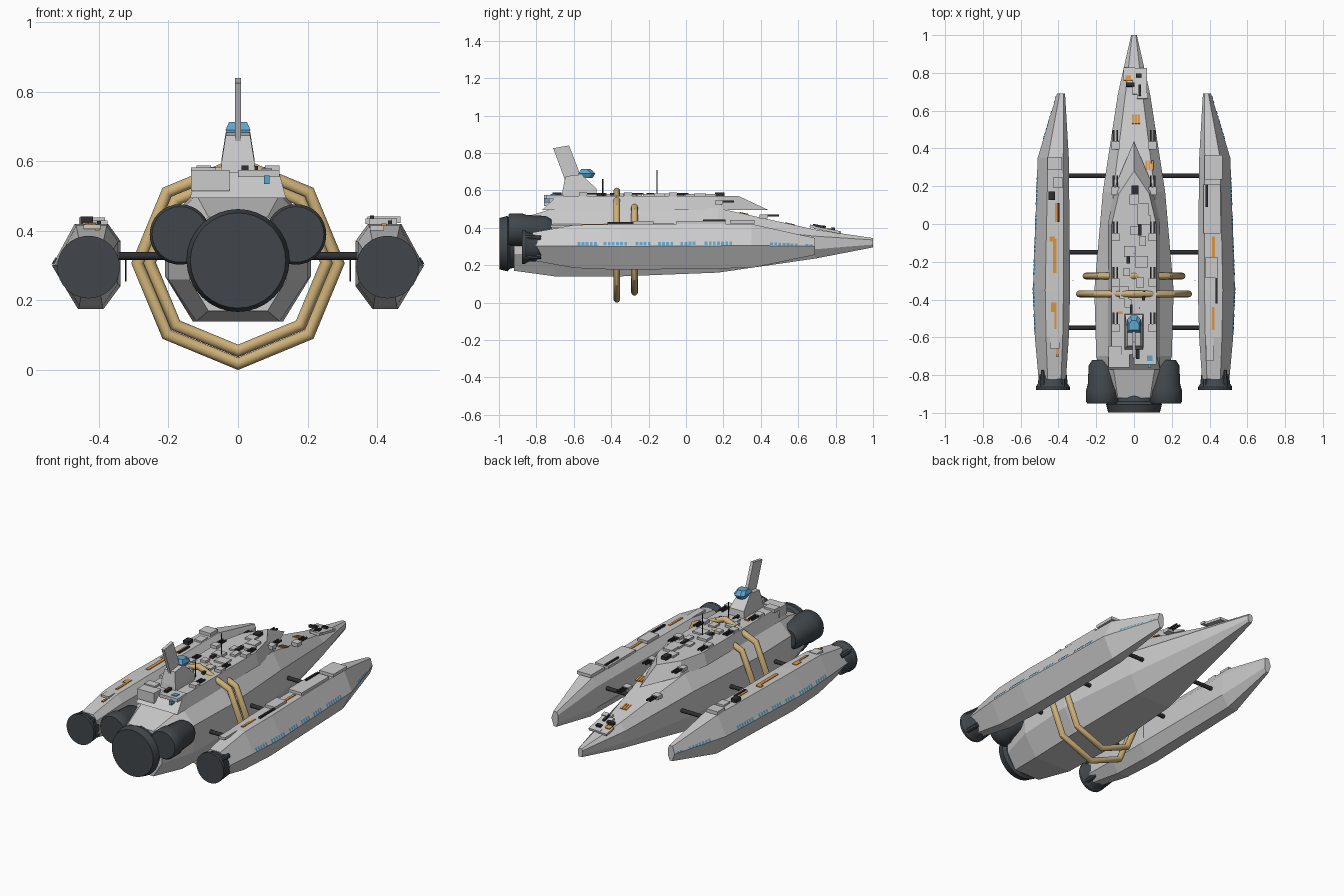
import bpy, bmesh, math, random
from mathutils import Vector, Matrix

random.seed(4)


def material(name, rgb):
    m = bpy.data.materials.new(name)
    m.diffuse_color = (*rgb, 1)
    return m


GREY = material("hull_grey", (0.60, 0.60, 0.60))
DARK = material("engine_slate", (0.052, 0.062, 0.070))
BLACK = material("gun_black", (0.028, 0.028, 0.033))
GOLD = material("ring_gold", (0.62, 0.44, 0.19))
BLUE = material("window_blue", (0.12, 0.37, 0.60))
ORANGE = material("marking_orange", (0.72, 0.30, 0.05))


def finish(name, bm, mat, smooth=False, fix=True):
    if fix:
        bmesh.ops.recalc_face_normals(bm, faces=bm.faces)
    me = bpy.data.meshes.new(name)
    bm.to_mesh(me)
    bm.free()
    me.materials.append(mat)
    ob = bpy.data.objects.new(name, me)
    bpy.context.collection.objects.link(ob)
    if smooth:
        bpy.ops.object.select_all(action='DESELECT')
        ob.select_set(True)
        bpy.context.view_layer.objects.active = ob
        bpy.ops.object.shade_smooth_by_angle(angle=math.radians(35))
    return ob


def loft(name, rings, mat, smooth=False):
    bm = bmesh.new()
    vs = [[bm.verts.new(p) for p in r] for r in rings]
    n = len(vs[0])
    for a, b in zip(vs, vs[1:]):
        for i in range(n):
            j = (i + 1) % n
            bm.faces.new((a[i], a[j], b[j], b[i]))
    bm.faces.new(vs[0])
    bm.faces.new(vs[-1])
    return finish(name, bm, mat, smooth)


def boxes(name, items, mat):
    """Each item is centre x, y, z and full size x, y, z."""
    bm = bmesh.new()
    for x, y, z, a, b, c in items:
        bmesh.ops.create_cube(bm, size=1, matrix=Matrix.Translation((x, y, z)) @ Matrix.Diagonal((a, b, c, 1)))
    return finish(name, bm, mat)


def rod(name, p, q, r, mat, sides=12):
    p, q = Vector(p), Vector(q)
    d = q - p
    bm = bmesh.new()
    bmesh.ops.create_cone(bm, cap_ends=True, segments=sides, radius1=r, radius2=r, depth=d.length,
                          matrix=Matrix.Translation((p + q) / 2) @ d.to_track_quat('Z', 'Y').to_matrix().to_4x4())
    return finish(name, bm, mat, True)


# Main hull: octagonal sections (y, half width, top half width, four heights)
def hull_ring(y, w, t, zb, zl, zu, zt):
    half = [(t, zb), (w, zl), (w, zu), (t, zt)]
    return [(x, y, z) for x, z in half] + [(-x, y, z) for x, z in reversed(half)]


HULL = [(-0.92, 0.14, 0.085, 0.17, 0.26, 0.39, 0.44),
        (-0.70, 0.20, 0.12, 0.14, 0.26, 0.42, 0.505),
        (-0.35, 0.21, 0.13, 0.14, 0.27, 0.42, 0.505),
        (0.17, 0.165, 0.11, 0.16, 0.27, 0.41, 0.505),
        (0.69, 0.085, 0.045, 0.235, 0.285, 0.355, 0.39),
        (1.0, 0.015, 0.010, 0.295, 0.31, 0.335, 0.345)]
loft("main_hull", [hull_ring(*s) for s in HULL], GREY)


# Raised deck with a pointed bow
def outline(pts, z):
    return [(x, y, z) for x, y in pts] + [(-x, y, z) for x, y in reversed(pts) if x > 0]


loft("upper_deck", [outline([(0.138, -0.77), (0.138, 0), (0.10, 0.2), (0, 0.44)], 0.495),
                    outline([(0.118, -0.69), (0.118, 0), (0.08, 0.16), (0, 0.28)], 0.57)], GREY)

# Command tower, tail fin and bridge
loft("tower", [[(s * w, y, z) for s, y, z in ((1, a, za), (1, b, zb), (-1, b, zb), (-1, a, za))]
               for w, a, b, za, zb in ((0.05, -0.665, -0.475, 0.56, 0.56), (0.047, -0.66, -0.48, 0.60, 0.61),
                                       (0.035, -0.645, -0.56, 0.675, 0.685))], GREY)
loft("tail_fin", [[(x, y, z) for y, z in ((-0.71, 0.825), (-0.625, 0.84), (-0.56, 0.67), (-0.645, 0.65))]
                  for x in (-0.009, 0.009)], GREY)
loft("bridge", [[(s * w, y, z) for s, y in ((1, a), (1, b - 0.02), (0.5, b), (-0.5, b), (-1, b - 0.02), (-1, a))]
                for w, a, b, z in ((0.024, -0.57, -0.50, 0.665), (0.036, -0.575, -0.485, 0.69),
                                   (0.026, -0.56, -0.51, 0.713))], BLUE)

# Side pods: hull stations (y, inner x, outer x, bottom, top, flat share)
PODS = [(-0.82, 0.36, 0.505, 0.225, 0.375), (-0.60, 0.345, 0.525, 0.185, 0.415), (-0.35, 0.338, 0.535, 0.175, 0.42),
        (0.35, 0.345, 0.51, 0.185, 0.42), (0.69, 0.365, 0.408, 0.255, 0.345)]


def pod_ring(s, y, i, o, b, t):
    w, h = o - i, t - b
    pts = [(1, 0.51), (0.67, 1), (0.18, 1), (0, 0.8), (0, 0.27), (0.25, 0), (0.62, 0)]
    return [(s * (i + u * w), y, b + v * h) for u, v in pts]


def pod_at(y):
    for a, b in zip(PODS, PODS[1:]):
        if y <= b[0]:
            f = (y - a[0]) / (b[0] - a[0])
            return [p + f * (q - p) for p, q in zip(a, b)]
    return PODS[-1]


def windows(s, bm):
    spans = ((-0.58, 5), (-0.44, 6), (-0.27, 4), (-0.15, 4), (-0.03, 4), (0.10, 7), (0.45, 7), (0.64, 2))
    for start, count in spans:
        for k in range(count):
            quad = []
            for dy, low, high in ((0, 0.02, 0), (0.015, 0.02, 0), (0.015, 0.18, 0), (0, 0.18, 0)):
                r = pod_ring(s, *pod_at(start + k * 0.022 + dy))
                p = Vector(r[0]).lerp(Vector(r[1]), low)
                quad.append(bm.verts.new(p + Vector((s * 0.003, 0, 0.0015))))
            bm.faces.new(quad if s > 0 else quad[::-1])


def engine(name, x, z, prof):
    n = 32
    loft(name, [[(x + r * math.cos(2 * math.pi * k / n), y, z + r * math.sin(2 * math.pi * k / n))
                 for k in range(n)] for r, y in prof], DARK, True)


for s, side in ((1, "right"), (-1, "left")):
    loft(side + "_pod", [pod_ring(s, *p) for p in PODS], GREY)
    bm = bmesh.new()
    windows(s, bm)
    finish(side + "_pod_windows", bm, BLUE, fix=False)
    engine(side + "_pod_engine", s * 0.43, 0.296,
           [(0.06, -0.78), (0.075, -0.80), (0.078, -0.845), (0.09, -0.862), (0.09, -0.878)])
    engine(side + "_inner_engine", s * 0.167, 0.39,
           [(0.055, -0.72), (0.073, -0.75), (0.078, -0.85), (0.087, -0.88), (0.087, -0.94), (0.08, -0.95)])
    # Engine clamps around the pod nozzle
    for k in range(4):
        a = math.pi / 4 + k * math.pi / 2
        rod(side + "_engine_clamp", (s * 0.43 + 0.068 * math.cos(a), -0.775, 0.296 + 0.068 * math.sin(a)),
            (s * 0.43 + 0.076 * math.cos(a), -0.872, 0.296 + 0.076 * math.sin(a)), 0.014, DARK, 8)
    # Struts joining the pods to the hull
    for y in (0.255, -0.15, -0.55):
        rod(side + "_strut", (s * 0.12, y, 0.328), (s * 0.36, y, 0.328), 0.0115, BLACK)
    rod(side + "_pod_aerial", (s * 0.323, -0.30, 0.255), (s * 0.323, -0.30, 0.328), 0.002, BLACK, 6)
    # Twin gun turrets
    for y, z in ((0.415, 0.455), (0.175, 0.53), (-0.07, 0.572), (-0.31, 0.572), (-0.55, 0.572)):
        x = s * 0.098
        boxes(side + "_turret", [(x, y, z + 0.005, 0.042, 0.042, 0.022)], GREY)
        boxes(side + "_gun_barrels", [(x + d, y + 0.045, z + 0.01, 0.009, 0.075, 0.009) for d in (-0.01, 0.01)], BLACK)

engine("main_engine", 0, 0.315, [(0.09, -0.85), (0.128, -0.91), (0.133, -0.94), (0.148, -0.955), (0.137, -0.998)])

# Gold octagonal rings
for name, y, z, r in (("large_ring", -0.37, 0.307, 0.289), ("small_ring", -0.275, 0.309, 0.254)):
    bpy.ops.mesh.primitive_torus_add(major_segments=8, minor_segments=12, major_radius=r, minor_radius=0.018,
                                     location=(0, y, z), rotation=(math.pi / 2, 0, 0))
    ob = bpy.context.object
    ob.name = name
    ob.data.materials.append(GOLD)
    bpy.ops.object.shade_smooth_by_angle(angle=math.radians(35))

# Deck plating, hatches and rear block
boxes("deck_plates", [(random.uniform(-0.06, 0.06), -0.42 + 0.055 * k, 0.574, random.uniform(0.03, 0.08),
                       random.uniform(0.03, 0.07), random.uniform(0.01, 0.022)) for k in range(11)], GREY)
boxes("rear_blocks", [(-0.08, -0.725, 0.545, 0.11, 0.07, 0.06), (0.06, -0.70, 0.565, 0.12, 0.09, 0.02),
                      (-0.10, -0.67, 0.572, 0.07, 0.05, 0.02)], GREY)
boxes("deck_hatches", [(0.005, 0.18, 0.578, 0.035, 0.05, 0.02), (0.03, -0.03, 0.58, 0.02, 0.06, 0.014),
                       (-0.03, -0.19, 0.58, 0.02, 0.04, 0.014), (0.05, -0.38, 0.58, 0.015, 0.05, 0.014),
                       (-0.015, -0.45, 0.578, 0.012, 0.05, 0.014), (0.02, -0.69, 0.58, 0.02, 0.05, 0.016)], BLACK)
boxes("deck_lights", [(0.083, -0.745, 0.547, 0.016, 0.03, 0.024), (0.083, -0.71, 0.577, 0.03, 0.03, 0.005)], BLUE)
boxes("deck_markings", [(-0.075, -0.47, 0.572, 0.03, 0.012, 0.005)], ORANGE)

# Bow fittings, tilted with the sloping nose
bow = [boxes("bow_plates", [(0.03, 0.0, 0.0, 0.075, 0.14, 0.014), (0.045, -0.08, 0.004, 0.06, 0.03, 0.014),
                            (-0.025, 0.04, 0, 0.06, 0.07, 0.012)], GREY),
       boxes("bow_guns", [(-0.02, -0.02, 0.012, 0.045, 0.02, 0.016), (0.025, 0.03, 0.012, 0.03, 0.02, 0.014),
                          (0.03, -0.05, 0.012, 0.012, 0.06, 0.012)], BLACK),
       boxes("bow_mark", [(-0.03, 0.015, 0.008, 0.03, 0.03, 0.005)], ORANGE)]
for ob in bow:
    ob.location = (0, 0.755, 0.388)
    ob.rotation_euler = (math.radians(-11), 0, 0)
for name, x, y, z in (("forward_marking", 0.01, 0.555, 0.4215), ("side_marking", 0.082, 0.31, 0.477)):
    bars = boxes(name, [(d, 0, 0, 0.011, 0.05, 0.005) for d in (-0.015, 0, 0.015)], ORANGE)
    bars.location = (x, y, z)
    bars.rotation_euler = (math.radians(-12.5), 0, 0)

# Pod top fittings
boxes("right_pod_plates", [(0.42, 0.30, 0.432, 0.095, 0.13, 0.018), (0.412, 0.08, 0.428, 0.09, 0.26, 0.016),
                           (0.41, -0.23, 0.428, 0.065, 0.11, 0.016), (0.40, -0.66, 0.408, 0.04, 0.13, 0.014)], GREY)
boxes("left_pod_plates", [(-0.42, 0.32, 0.428, 0.075, 0.07, 0.022), (-0.42, -0.63, 0.412, 0.05, 0.06, 0.012),
                          (-0.40, 0.22, 0.424, 0.05, 0.06, 0.012)], GREY)
boxes("pod_guns", [(-0.435, 0.15, 0.43, 0.035, 0.045, 0.022), (0.437, -0.35, 0.424, 0.012, 0.14, 0.012),
                   (0.385, 0.15, 0.438, 0.012, 0.12, 0.012), (-0.40, 0.06, 0.424, 0.012, 0.10, 0.01)], BLACK)
boxes("pod_markings", [(-0.412, 0.06, 0.421, 0.014, 0.10, 0.006), (-0.432, -0.08, 0.421, 0.03, 0.025, 0.006),
                       (-0.42, -0.17, 0.421, 0.02, 0.18, 0.006), (-0.425, -0.44, 0.419, 0.03, 0.05, 0.006),
                       (-0.415, -0.51, 0.418, 0.012, 0.09, 0.006), (-0.405, -0.66, 0.404, 0.012, 0.09, 0.006),
                       (0.42, -0.12, 0.421, 0.016, 0.11, 0.006), (0.42, -0.50, 0.418, 0.014, 0.12, 0.006)], ORANGE)

# Aerials
rod("tall_aerial", (0.0, -0.155, 0.56), (0.0, -0.155, 0.71), 0.003, BLACK, 6)
rod("short_aerial", (0.03, -0.445, 0.56), (0.03, -0.445, 0.66), 0.003, BLACK, 6)
